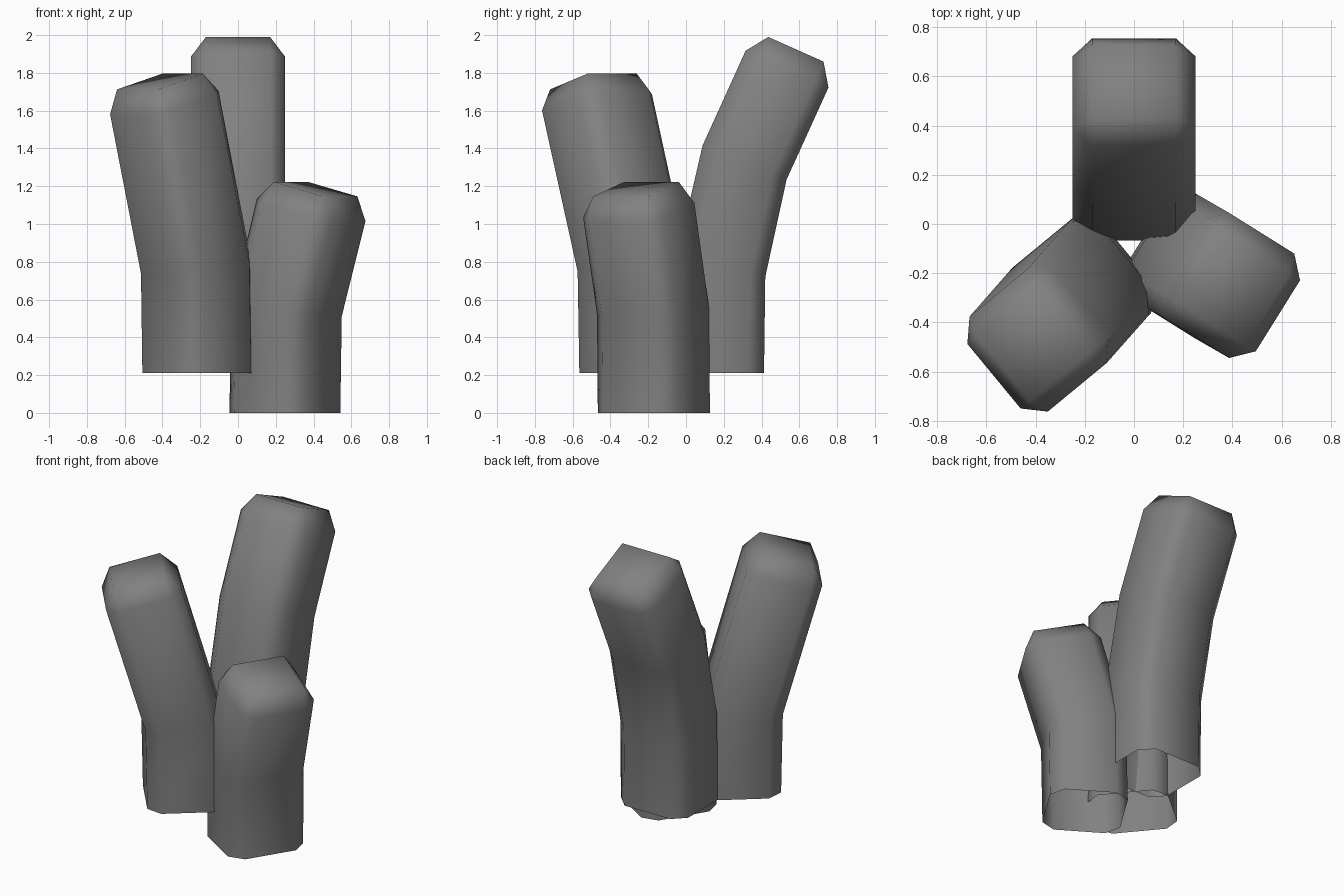
import bpy
import bmesh
from math import radians
from mathutils import Matrix, Vector

HALF_W, HALF_D, BEVEL, CAP_RISE = 0.25, 0.24, 0.08, 0.115

cube = bpy.data.objects.get("Cube")
if cube:
    bpy.data.objects.remove(cube, do_unlink=True)

grey = bpy.data.materials.new("dark_grey")
grey.use_nodes = True
colour = (0.22, 0.22, 0.22, 1)
grey.diffuse_color = colour
grey.node_tree.nodes["Principled BSDF"].inputs["Base Color"].default_value = colour


def section():
    """Rectangle with cut corners: two points per corner, anticlockwise."""
    points = []
    for sx, sy in ((1, 1), (-1, 1), (-1, -1), (1, -1)):
        pair = [Vector((sx * HALF_D, sy * (HALF_W - BEVEL), 0)),
                Vector((sx * (HALF_D - BEVEL), sy * HALF_W, 0))]
        points += pair if sx * sy > 0 else pair[::-1]
    return points


def tube(name, heading, rings):
    """Bent tube, open below; rings are (centre, tilt towards the heading)."""
    bm = bmesh.new()
    turn = Matrix.Rotation(radians(heading), 4, "Z")
    loops = []
    for centre, tilt in rings:
        place = Matrix.Translation(centre) @ turn @ Matrix.Rotation(radians(tilt), 4, "Y")
        loops.append([bm.verts.new(place @ p) for p in section()])

    # Side walls
    for low, high in zip(loops, loops[1:]):
        for i in range(8):
            j = (i + 1) % 8
            bm.faces.new((low[i], low[j], high[j], high[i]))

    # Bevelled cap: four flat-top corners joined to the cut corners
    top = loops[-1]
    cap = [bm.verts.new(place @ Vector((sx * (HALF_D - BEVEL), sy * (HALF_W - BEVEL), CAP_RISE)))
           for sx, sy in ((1, 1), (-1, 1), (-1, -1), (1, -1))]
    for k in range(4):
        a, b, c = top[2 * k], top[2 * k + 1], top[(2 * k + 2) % 8]
        bm.faces.new((a, b, cap[k]))
        bm.faces.new((b, c, cap[(k + 1) % 4], cap[k]))
    bm.faces.new(cap)

    for face in bm.faces:
        face.smooth = True
    mesh = bpy.data.meshes.new(name)
    bm.to_mesh(mesh)
    bm.free()
    mesh.materials.append(grey)
    bpy.context.collection.objects.link(bpy.data.objects.new(name, mesh))


# Tall back tube
tube("back_tube", 90, [((0, 0.173, 0.21), 0), ((0, 0.185, 0.77), 12),
                       ((0, 0.31, 1.325), 22), ((0, 0.535, 1.82), 24)])
# Middle tube on the model's right
tube("right_tube", 219.5, [((-0.213, -0.27, 0.21), 0), ((-0.222, -0.28, 0.77), 8),
                           ((-0.39, -0.471, 1.643), 15)])
# Short tube on the model's left
tube("left_tube", -32, [((0.248, -0.17, 0), 0), ((0.257, -0.175, 0.54), 7),
                        ((0.387, -0.25, 1.073), 14)])
